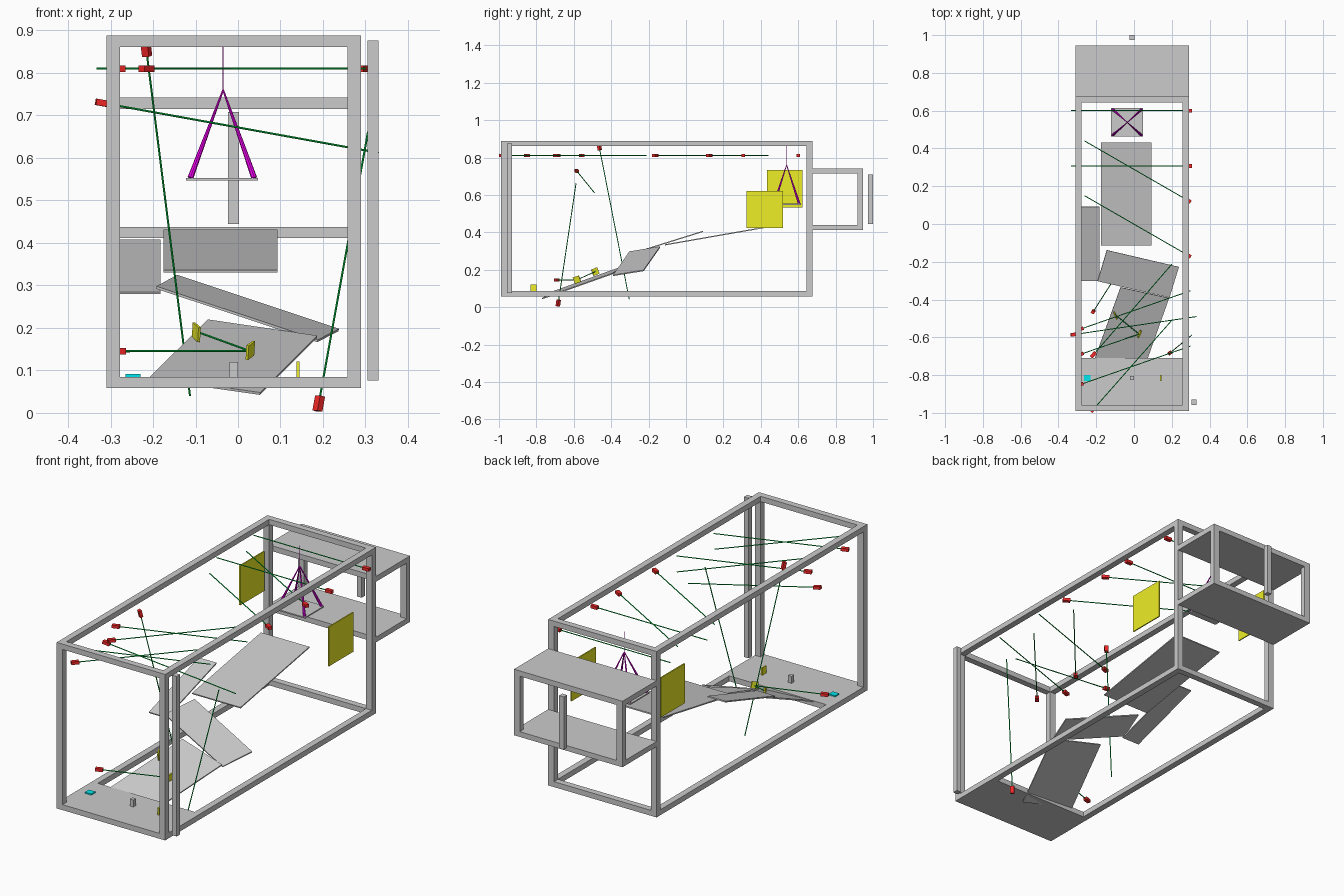
import bpy, bmesh
from math import radians, sin, cos
from mathutils import Vector, Matrix

if "Cube" in bpy.data.objects:
    bpy.data.objects.remove(bpy.data.objects["Cube"])


def material(name, rgb):
    m = bpy.data.materials.new(name)
    m.diffuse_color = (*rgb, 1)
    m.use_nodes = True
    m.node_tree.nodes["Principled BSDF"].inputs["Base Color"].default_value = m.diffuse_color
    return m


RED = material("red", (0.9, 0.02, 0.02))
GREEN = material("green", (0.0, 0.6, 0.05))
YELLOW = material("yellow", (0.85, 0.85, 0.02))
MAGENTA = material("magenta", (0.85, 0.0, 0.85))
CYAN = material("cyan", (0.0, 0.8, 0.85))


def finish(name, bm, mat=None):
    me = bpy.data.meshes.new(name)
    bmesh.ops.recalc_face_normals(bm, faces=bm.faces)
    bm.to_mesh(me)
    bm.free()
    ob = bpy.data.objects.new(name, me)
    bpy.context.collection.objects.link(ob)
    if mat:
        me.materials.append(mat)
    return ob


def block(name, size, matrix, mat=None):
    bm = bmesh.new()
    bmesh.ops.create_cube(bm, size=1, matrix=matrix @ Matrix.Diagonal((*size, 1)))
    return finish(name, bm, mat)


def box(name, x, y, z, mat=None):
    lo, hi = Vector((x[0], y[0], z[0])), Vector((x[1], y[1], z[1]))
    return block(name, hi - lo, Matrix.Translation((lo + hi) / 2), mat)


def aim(point, direction):
    return Matrix.Translation(point) @ direction.to_track_quat('Z', 'Y').to_matrix().to_4x4()


def rod(name, a, b, r1, r2, mat, sides=8):
    a, b = Vector(a), Vector(b)
    bm = bmesh.new()
    bmesh.ops.create_cone(bm, cap_ends=True, segments=sides, radius1=r1, radius2=r2,
                          depth=(b - a).length, matrix=aim((a + b) / 2, b - a))
    return finish(name, bm, mat)


def ramp(name, corners, thick=0.006):
    bm = bmesh.new()
    f = bm.faces.new([bm.verts.new(c) for c in corners])
    f.normal_update()
    n = f.normal if f.normal.z < 0 else -f.normal
    n = n.copy() * thick
    ext = bmesh.ops.extrude_face_region(bm, geom=[f], use_keep_orig=True)
    bmesh.ops.translate(bm, vec=n, verts=[v for v in ext['geom'] if isinstance(v, bmesh.types.BMVert)])
    return finish(name, bm)


# Main frame: posts, long rails, cross rails
X0, X1, Y0, Y1, Z0, Z1, T, H = -0.31, 0.29, -0.99, 0.675, 0.058, 0.888, 0.032, 0.027
for side, x in (("left", (X0, X0 + T)), ("right", (X1 - T, X1))):
    for end, y in (("front", (Y0, Y0 + T)), ("back", (Y1 - T, Y1))):
        box(f"{end}_{side}_post", x, y, (Z0 + H, Z1 - H))
    box(f"{side}_top_rail", x, (Y0, Y1), (Z1 - H, Z1))
    box(f"{side}_bottom_rail", x, (Y0 + 0.28, Y1), (Z0, Z0 + H))
    # rear box posts
    box(f"rear_box_{side}_post", x, (0.917, 0.945), (0.438, 0.715))
inner = (X0 + T, X1 - T)
box("front_top_rail", inner, (Y0, Y0 + T), (Z1 - H, Z1))
box("back_top_rail", inner, (Y1 - T, Y1), (Z1 - H, Z1))
box("back_bottom_rail", inner, (Y1 - T, Y1), (Z0, Z0 + H))

# Floor slab, rear box slabs, free-standing bars
box("front_floor", (X0, X1), (Y0, Y0 + 0.28), (Z0, Z0 + H))
box("rear_box_floor", (X0, X1), (Y1, 0.945), (0.412, 0.438))
box("rear_box_roof", (X0, X1), (Y1, 0.945), (0.715, 0.742))
box("rear_bar", (-0.024, 0.002), (0.974, 1.0), (0.444, 0.708))
box("side_bar", (0.305, 0.331), (-0.957, -0.93), (0.076, 0.876))

# Sloping ramps
ramp("upper_ramp", [(-0.175, -0.113, 0.336), (0.093, -0.113, 0.336),
                    (0.093, 0.431, 0.431), (-0.175, 0.431, 0.431)])
ramp("side_ramp", [(-0.281, -0.303, 0.285), (-0.182, -0.303, 0.285),
                   (-0.182, 0.09, 0.408), (-0.281, 0.09, 0.408)])
ramp("middle_ramp", [(-0.192, -0.303, 0.298), (0.188, -0.39, 0.172),
                     (0.238, -0.228, 0.198), (-0.143, -0.139, 0.325)])
ramp("lower_ramp", [(-0.207, -0.712, 0.085), (0.052, -0.77, 0.048),
                    (0.186, -0.393, 0.182), (-0.071, -0.336, 0.22)])

# Yellow side panels
box("left_panel", (-0.297, -0.291), (0.434, 0.623), (0.534, 0.732), YELLOW)
box("right_panel", (0.271, 0.277), (0.323, 0.518), (0.423, 0.62), YELLOW)

# Hanging tray with four tapering hangers and a string
box("tray", (-0.122, 0.047), (0.463, 0.614), (0.547, 0.553))
apex = (-0.035, 0.538, 0.76)
for i, (sx, sy) in enumerate(((-1, -1), (1, -1), (1, 1), (-1, 1))):
    rod(f"tray_hanger_{i}", (-0.037 + sx * 0.075, 0.538 + sy * 0.067, 0.553), apex,
        0.007, 0.002, MAGENTA)
rod("tray_string", apex, (-0.035, 0.538, 0.862), 0.0012, 0.0012, MAGENTA)

# Laser emitters with their beams: start point, beam end
lasers = [
    ((0.29, 0.60, 0.81), (-0.333, 0.60, 0.81)),
    ((0.29, 0.307, 0.81), (-0.333, 0.307, 0.81)),
    ((0.285, 0.125, 0.81), (-0.262, 0.44, 0.81)),
    ((0.285, -0.165, 0.81), (-0.262, 0.15, 0.81)),
    ((-0.285, -0.557, 0.81), (0.30, -0.353, 0.81)),
    ((-0.285, -0.85, 0.81), (0.30, -0.646, 0.81)),
    ((-0.215, -0.981, 0.81), (0.20, -0.51, 0.81)),
    ((-0.215, -0.692, 0.81), (0.20, -0.213, 0.81)),
    ((-0.317, -0.585, 0.729), (0.331, -0.49, 0.612)),
    ((-0.216, -0.464, 0.857), (-0.113, -0.303, 0.04)),
    ((0.19, -0.683, 0.022), (0.306, -0.588, 0.662)),
    ((-0.284, -0.69, 0.145), (0.027, -0.583, 0.146)),
]
for i, (a, b) in enumerate(lasers):
    a, b = Vector(a), Vector(b)
    block(f"emitter_{i}", (0.019, 0.015, 0.036), aim(a, b - a), RED)
    rod(f"beam_{i}", a, b, 0.0024, 0.0024, GREEN)
rod("reflected_beam", (0.027, -0.583, 0.146), (-0.094, -0.485, 0.19), 0.0024, 0.0024, GREEN)

# Small mirrors standing square to the lower ramp, and one on the floor
up = Vector((0.26, -0.057, -0.038)).cross(Vector((0.135, 0.377, 0.134))).normalized()
for name, pos, yaw in (("upper_mirror", (-0.098, -0.485, 0.19), 22),
                       ("lower_mirror", (0.029, -0.583, 0.147), -22)):
    t = Vector((-sin(radians(yaw)), cos(radians(yaw)), 0))
    t = (t - up * t.dot(up)).normalized()
    rot = Matrix((t.cross(up), t, up)).transposed().to_4x4()
    block(name, (0.006, 0.036, 0.036), Matrix.Translation(pos) @ rot, YELLOW)
box("floor_mirror", (0.138, 0.145), (-0.832, -0.80), (0.083, 0.121), YELLOW)

# Floor pieces
box("floor_peg", (-0.02, 0.0), (-0.826, -0.806), (0.083, 0.12))
box("floor_button", (-0.265, -0.229), (-0.832, -0.80), (0.083, 0.091), CYAN)
